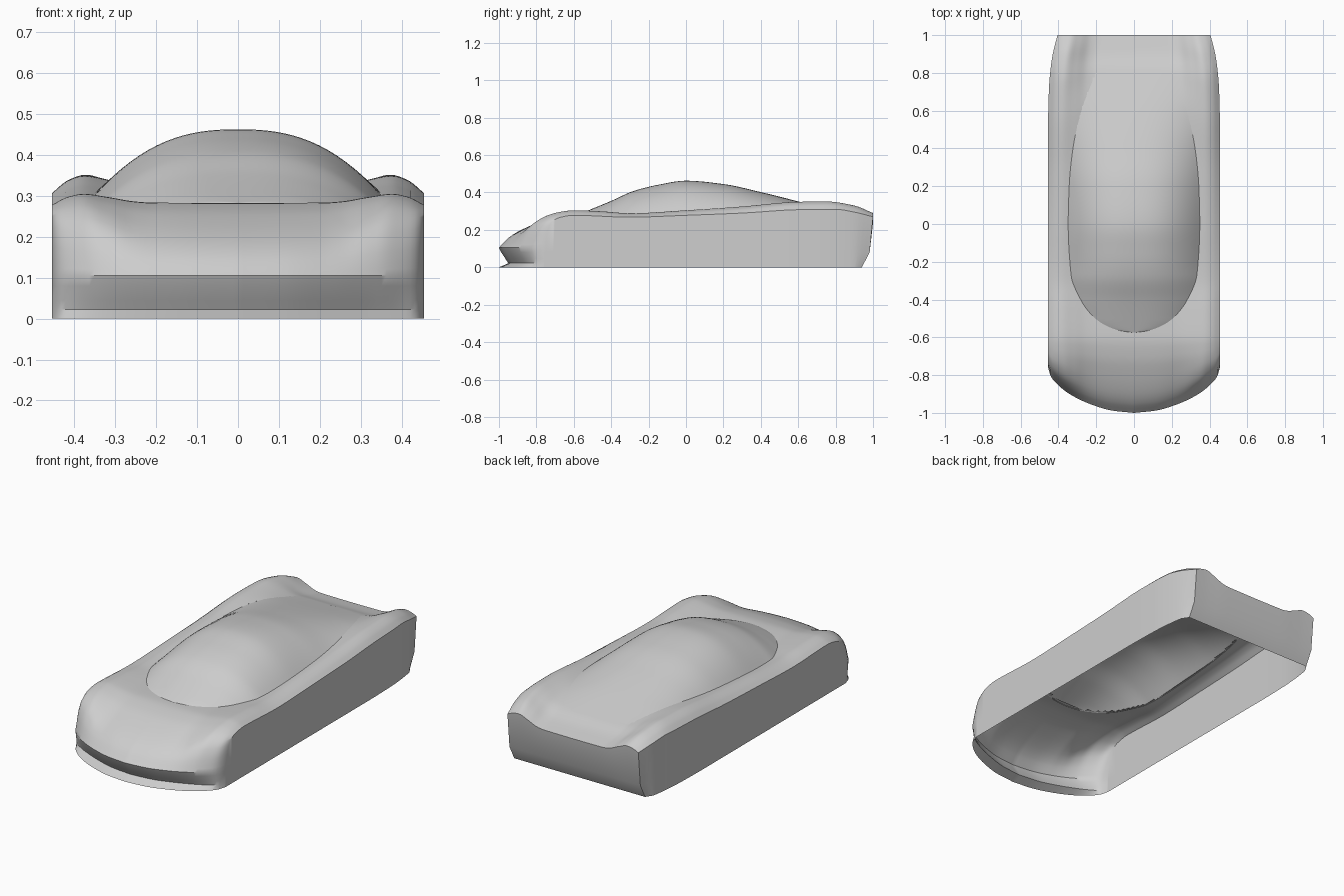
import bpy, bmesh

if "Cube" in bpy.data.objects:
    bpy.data.objects.remove(bpy.data.objects["Cube"])


def curve(pts):
    """Smooth curve through (t, value) pairs."""
    n = len(pts)
    sec = [(pts[i + 1][1] - pts[i][1]) / (pts[i + 1][0] - pts[i][0]) for i in range(n - 1)]
    tan = [sec[0]]
    for i in range(1, n - 1):
        a, b = sec[i - 1], sec[i]
        tan.append(2 * a * b / (a + b) if a * b > 0 else 0)
    tan.append(sec[-1])

    def f(t):
        if t <= pts[0][0]:
            return pts[0][1]
        if t >= pts[-1][0]:
            return pts[-1][1]
        i = max(k for k in range(n - 1) if pts[k][0] <= t)
        h = pts[i + 1][0] - pts[i][0]
        s = (t - pts[i][0]) / h
        return ((2 * s**3 - 3 * s**2 + 1) * pts[i][1] + (s**3 - 2 * s**2 + s) * h * tan[i]
                + (3 * s**2 - 2 * s**3) * pts[i + 1][1] + (s**3 - s**2) * h * tan[i + 1])
    return f


# Body curves: plan width, nose plan, and heights along centre, fender crest and side edge
width = curve([(-1, .455), (.5, .455), (.7, .451), (.8, .444), (.9, .43), (1, .405)])
nose = curve([(0, 0), (.25, .012), (.5, .045), (.75, .1), (.9, .155), (.97, .195), (1, .24)])
centre = curve([(-1, .105), (-.95, .157), (-.9, .19), (-.8, .235), (-.7, .268), (-.6, .283),
                (-.3, .272), (0, .285), (.4, .31), (.6, .32), (.8, .295), (.9, .262), (1, .24)])
fender = curve([(-1, .105), (-.95, .185), (-.9, .235), (-.8, .278), (-.7, .297), (-.6, .305),
                (-.45, .299), (-.3, .289), (0, .305), (.3, .325), (.6, .35), (.75, .352),
                (.9, .33), (1, .29)])
edge = curve([(-1, .105), (-.95, .2), (-.9, .24), (-.8, .265), (-.6, .278), (-.3, .268),
              (0, .278), (.3, .29), (.6, .308), (.8, .31), (.9, .295), (1, .27)])
swell = curve([(0, 0), (.45, .03), (.55, .15), (.7, .65), (.83, 1), (1, 1)])
fall = curve([(0, 0), (.83, 0), (.92, .3), (1, 1)])

# Canopy curves: plan half width and roof line
C0, C1 = -.575, .82
glass_w = curve([(-.575, 0), (-.57, .06), (-.55, .13), (-.5, .21), (-.4, .285), (-.27, .335),
                 (0, .35), (.2, .345), (.4, .326), (.6, .283), (.82, .208)])
roof = curve([(-.575, .283), (-.4, .355), (-.28, .408), (-.15, .441), (0, .463), (.2, .445),
              (.4, .402), (.6, .352), (.82, .291)])


def body_z(s, u):
    u = min(abs(u), 1)
    c, f, e = centre(s), fender(s), edge(s)
    return c + (f - c) * swell(u) + (e - f) * fall(u)


def body_y(s, u):
    front = -1 + nose(abs(u))
    return front + (-.6 - front) * (s + 1) / .4 if s < -.6 else s


def grid(bm, rows):
    for a, b in zip(rows, rows[1:]):
        for i in range(len(a) - 1):
            bm.faces.new((a[i], a[i + 1], b[i + 1], b[i]))


def finish(bm, name, angle):
    bmesh.ops.remove_doubles(bm, verts=bm.verts, dist=1e-5)
    bmesh.ops.dissolve_degenerate(bm, edges=bm.edges, dist=1e-6)
    bmesh.ops.recalc_face_normals(bm, faces=bm.faces)
    # open shell: make the upper skin face up
    if sum(f.normal.z * f.calc_area() for f in bm.faces) < 0:
        bmesh.ops.reverse_faces(bm, faces=bm.faces)
    me = bpy.data.meshes.new(name)
    bm.to_mesh(me)
    bm.free()
    me.materials.append(paint)
    ob = bpy.data.objects.new(name, me)
    bpy.context.collection.objects.link(ob)
    bpy.ops.object.select_all(action='DESELECT')
    ob.select_set(True)
    bpy.context.view_layer.objects.active = ob
    bpy.ops.object.shade_smooth_by_angle(angle=angle)


paint = bpy.data.materials.new("light grey")
paint.diffuse_color = (.62, .62, .62, 1)
paint.use_nodes = True
paint.node_tree.nodes["Principled BSDF"].inputs["Base Color"].default_value = paint.diffuse_color

# Body shell: front lip, nose, upper skin
N = 36
us = [curve([(0, 0), (.8, .82), (1, 1)])(abs(i) / N) * (1 if i >= 0 else -1) for i in range(-N, N + 1)]
bm = bmesh.new()
rows = []
for d, z in ((0, 0), (.05, .022), (.035, .045), (.012, .08)):
    rows.append([bm.verts.new((u * .455, -1 + nose(abs(u)) + d * (1 - abs(u)**6), z)) for u in us])
ss = [-1, -.99, -.98, -.965] + [-.95 + .025 * i for i in range(79)]
skin = []
for s in ss:
    row = []
    for u in us:
        y = body_y(s, u)
        row.append(bm.verts.new((u * width(y), y, body_z(s, u))))
    skin.append(row)
grid(bm, rows + skin)

# Side and tail walls dropped from the skin boundary
rim = [r[0] for r in skin] + skin[-1][1:-1] + [r[-1] for r in reversed(skin)]
walls = [rim]
for z, tuck in ((.08, .018), (0, .06)):
    walls.append([bm.verts.new((v.co.x, v.co.y - tuck * max(0, (v.co.y - .9) / .1), z)) for v in rim])
grid(bm, walls)

# Cockpit opening under the canopy
inside = [f for f in bm.faces if f.calc_center_median().z > .2 and all(
    C0 < v.co.y < C1 and abs(v.co.x) < glass_w(v.co.y) for v in f.verts)]
bmesh.ops.delete(bm, geom=inside, context='FACES')
finish(bm, "body_shell", .6)

# Canopy dome
bm = bmesh.new()
rows = []
for i in range(61):
    y = C0 + (C1 - C0) * (i / 60)**1.5
    w = max(glass_w(y), .001)
    ze = body_z(y, w / width(y)) - .002
    row = []
    for k in range(-16, 17):
        t = k / 16
        row.append(bm.verts.new((t * w, y, ze + (roof(y) - ze) * (1 - abs(t)**2.5))))
    rows.append(row)
grid(bm, rows)
finish(bm, "canopy", .6)
